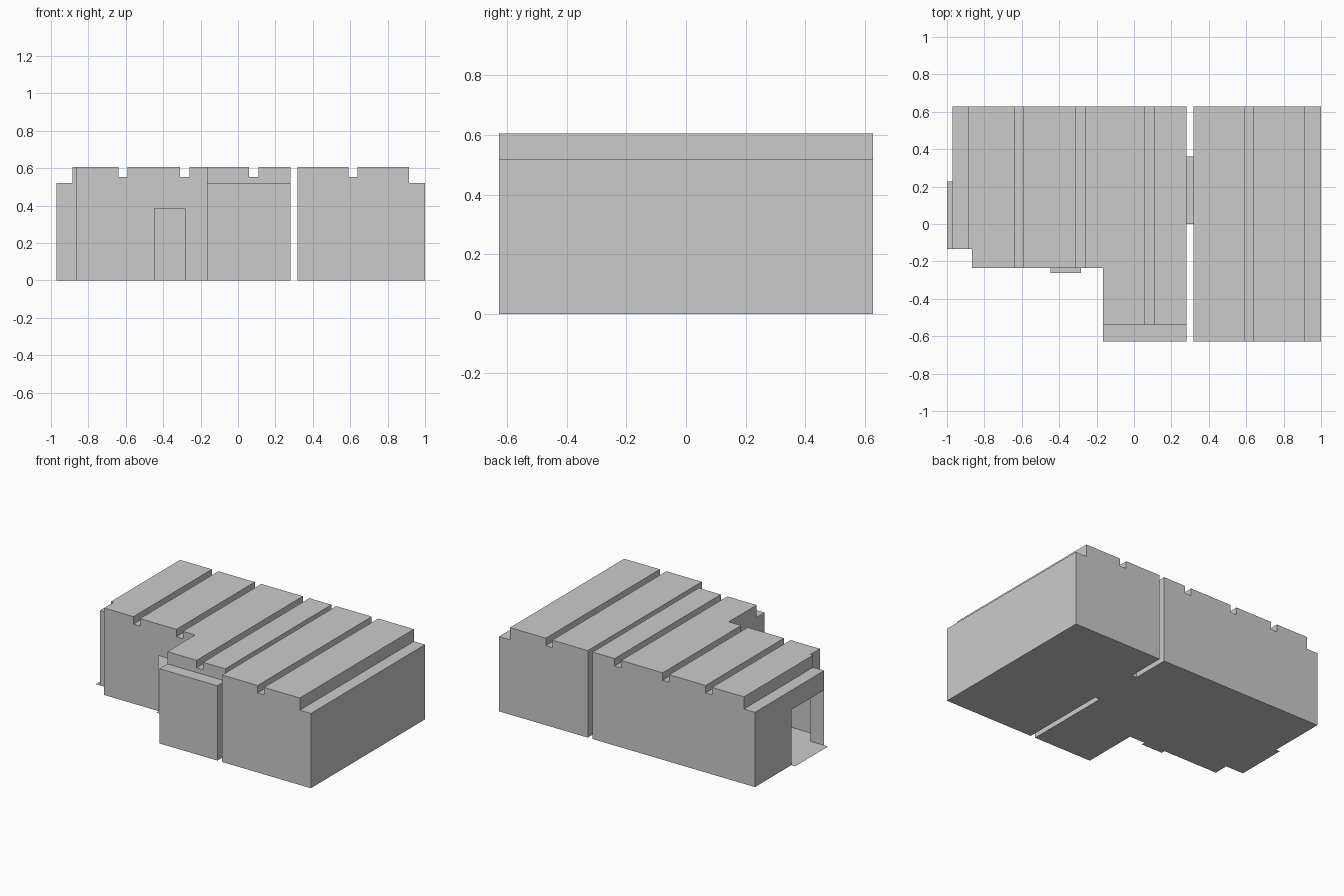
import bpy, bmesh
from mathutils import Vector

if "Cube" in bpy.data.objects:
    bpy.data.objects.remove(bpy.data.objects["Cube"])

Y0, Y1 = -0.627, 0.627          # front and back of the building
TOP, STEP, GROOVE, DOOR = 0.605, 0.52, 0.553, 0.385


def roof_prism(name, profile):
    """Extrude an x/z outline from front to back."""
    bm = bmesh.new()
    face = bm.faces.new([bm.verts.new((x, Y0, z)) for x, z in profile])
    new = bmesh.ops.extrude_face_region(bm, geom=[face])["geom"]
    verts = [v for v in new if isinstance(v, bmesh.types.BMVert)]
    bmesh.ops.translate(bm, verts=verts, vec=(0, Y1 - Y0, 0))
    bmesh.ops.recalc_face_normals(bm, faces=bm.faces)
    mesh = bpy.data.meshes.new(name)
    bm.to_mesh(mesh)
    bm.free()
    obj = bpy.data.objects.new(name, mesh)
    bpy.context.collection.objects.link(obj)
    return obj


def cut_box(obj, lo, hi):
    """Subtract an axis-aligned box and remove the cutter."""
    lo, hi = Vector(lo), Vector(hi)
    bpy.ops.mesh.primitive_cube_add(size=1, location=(lo + hi) / 2)
    cutter = bpy.context.object
    cutter.scale = hi - lo
    cutter.hide_render = True
    mod = obj.modifiers.new("cut", 'BOOLEAN')
    mod.operation, mod.solver, mod.object = 'DIFFERENCE', 'EXACT', cutter
    bpy.context.view_layer.objects.active = obj
    bpy.ops.object.modifier_apply(modifier=mod.name)
    bpy.data.objects.remove(cutter)


def open_doorway(obj, axis, plane, lo, hi):
    """Remove a rectangle from the thin wall lying at axis = plane."""
    other = 1 - axis
    bm = bmesh.new()
    bm.from_mesh(obj.data)

    def wall():
        return [f for f in bm.faces
                if all(abs(v.co[axis] - plane) < 1e-4 for v in f.verts)]

    for ax, pos in ((other, lo), (other, hi), (2, DOOR)):
        co, no = Vector((0, 0, 0)), Vector((0, 0, 0))
        co[ax], no[ax] = pos, 1
        faces = wall()
        geom = faces + list({e for f in faces for e in f.edges}) \
            + list({v for f in faces for v in f.verts})
        bmesh.ops.bisect_plane(bm, geom=geom, dist=1e-5, plane_co=co, plane_no=no)
    gone = []
    for f in wall():
        c = f.calc_center_bounds()
        if lo < c[other] < hi and c.z < DOOR:
            gone.append(f)
    bmesh.ops.delete(bm, geom=gone, context='FACES')
    bmesh.ops.dissolve_limit(bm, angle_limit=0.01, verts=bm.verts, edges=bm.edges)
    bm.to_mesh(obj.data)
    bm.free()


def sill(name, x0, x1, y0, y1):
    """Thin floor plate reaching out of a doorway."""
    mesh = bpy.data.meshes.new(name)
    mesh.from_pydata([(x0, y0, 0), (x1, y0, 0), (x1, y1, 0), (x0, y1, 0)],
                     [], [(0, 1, 2, 3)])
    bpy.context.collection.objects.link(bpy.data.objects.new(name, mesh))


def groove(x):
    return [(x, TOP), (x, GROOVE), (x + 0.05, GROOVE), (x + 0.05, TOP)]


# Main wing: grooved roof, corners cut away, low ledge at the front
left = roof_prism("main_wing", [(-0.97, 0), (-0.97, STEP), (-0.885, STEP), (-0.885, TOP)]
                  + groove(-0.64) + groove(-0.31) + groove(0.06)
                  + [(0.28, TOP), (0.28, 0)])
cut_box(left, (-1.2, -1, -1), (-0.165, -0.235, 1))
cut_box(left, (-1.2, -1, -1), (-0.865, -0.133, 1))
cut_box(left, (-1.2, -1, STEP), (1, -0.54, 1))

# Side wing
right = roof_prism("side_wing", [(0.317, 0), (0.317, TOP)] + groove(0.59)
                   + [(0.915, TOP), (0.915, STEP), (1, STEP), (1, 0)])

# Doorways into the hollow wings
open_doorway(left, 0, -0.97, -0.133, 0.227)
open_doorway(left, 1, -0.235, -0.447, -0.283)
open_doorway(left, 0, 0.28, 0, 0.36)
open_doorway(right, 0, 0.317, 0, 0.36)

# Door sills and the floor linking both wings
sill("end_door_sill", -1.0, -0.97, -0.133, 0.227)
sill("front_door_sill", -0.447, -0.283, -0.262, -0.235)
sill("linking_floor", 0.28, 0.317, 0, 0.36)
